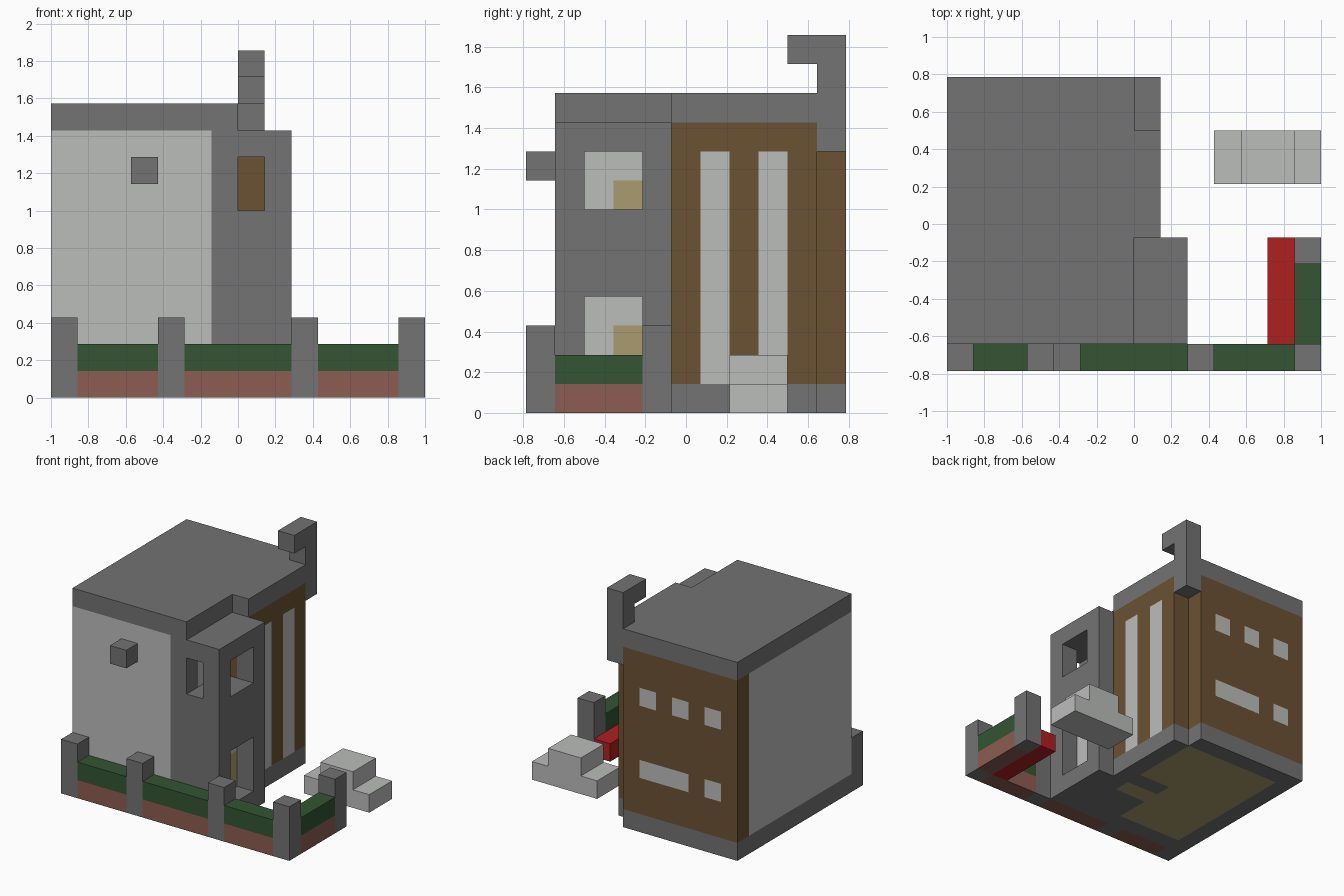
import bpy, bmesh, math
from mathutils import Vector

cube = bpy.data.objects.get("Cube")
if cube:
    bpy.data.objects.remove(cube, do_unlink=True)

UNIT = 1 / 7                      # edge of one block
ORIGIN = Vector((7, 5.5, 0))      # block coordinates of the centre


def material(name, r, g, b):
    def lin(v):
        v /= 255
        return v / 12.92 if v <= 0.04045 else ((v + 0.055) / 1.055) ** 2.4
    colour = (lin(r), lin(g), lin(b), 1)
    m = bpy.data.materials.new(name)
    m.use_nodes = True
    m.diffuse_color = colour
    m.node_tree.nodes["Principled BSDF"].inputs["Base Color"].default_value = colour
    return m


GREY = material("stone grey", 115, 115, 115)
LIGHT = material("light grey", 187, 189, 187)
BROWN = material("timber brown", 107, 81, 51)
TAN = material("tan", 170, 156, 110)
GREEN = material("hedge green", 51, 85, 51)
BRICK = material("brick red", 140, 92, 82)
RED = material("bench red", 176, 32, 32)

DIRECTIONS = {"+x": (1, 0, 0), "-x": (-1, 0, 0), "+y": (0, 1, 0),
              "-y": (0, -1, 0), "+z": (0, 0, 1), "-z": (0, 0, -1)}


def cells(boxes):
    """All block cells in boxes given as (x0, x1, y0, y1, z0, z1)."""
    return {(x, y, z) for x0, x1, y0, y1, z0, z1 in boxes
            for x in range(x0, x1) for y in range(y0, y1) for z in range(z0, z1)}


def block_part(name, base, boxes, cuts=(), paint=()):
    """Outer skin of a union of blocks; paint is (material, direction, box of cells)."""
    solid = cells(boxes) - cells(cuts)
    mats = [base] + [m for m in dict.fromkeys(p[0] for p in paint) if m != base]
    rules = [(mats.index(m), d, cells([box])) for m, d, box in paint]
    bm = bmesh.new()
    verts = {}
    for cell in sorted(solid):
        for d, n in DIRECTIONS.items():
            if tuple(a + b for a, b in zip(cell, n)) in solid:
                continue
            normal = Vector(n)
            s = Vector((abs(n[1]) + abs(n[2]), abs(n[0]), 0)).normalized()
            t = normal.cross(s)
            mid = Vector(cell) + Vector((.5, .5, .5)) + normal / 2
            corners = []
            for i, j in ((-1, -1), (1, -1), (1, 1), (-1, 1)):
                p = mid + s * i / 2 + t * j / 2
                key = tuple(round(v) for v in p)
                if key not in verts:
                    verts[key] = bm.verts.new((Vector(key) - ORIGIN) * UNIT)
                corners.append(verts[key])
            face = bm.faces.new(corners)
            for index, direction, region in rules:
                if direction == d and cell in region:
                    face.material_index = index
    # merge flat areas of one colour
    bmesh.ops.dissolve_limit(bm, angle_limit=math.radians(1), verts=bm.verts[:],
                             edges=bm.edges[:], delimit={'MATERIAL'})
    mesh = bpy.data.meshes.new(name)
    bm.to_mesh(mesh)
    bm.free()
    for m in mats:
        mesh.materials.append(m)
    obj = bpy.data.objects.new(name, mesh)
    bpy.context.collection.objects.link(obj)
    return obj


# house: main block, porch tower and hooked chimney, with its openings cut
house_boxes = [
    (0, 8, 5, 10, 0, 11), (0, 7, 1, 11, 0, 11),      # main block
    (7, 9, 1, 5, 0, 10),                             # porch tower
    (7, 8, 10, 11, 9, 13), (7, 8, 9, 10, 12, 13),    # chimney
]
house_cuts = [
    (7, 8, 1, 4, 7, 9), (8, 9, 2, 4, 7, 9),          # upper room and windows
    (8, 9, 2, 4, 1, 4),                              # doorway
    (0, 7, 1, 5, 11, 12),
]
house_paint = [
    (LIGHT, "-y", (0, 6, 1, 2, 1, 10)),              # front wall
    (LIGHT, "-x", (0, 1, 1, 10, 1, 10)),             # side wall
    (BROWN, "-x", (0, 1, 10, 11, 1, 10)),
    (BROWN, "+y", (0, 7, 10, 11, 1, 10)),            # back wall
    (BROWN, "+x", (7, 8, 5, 10, 1, 10)),             # timber side wall
    (BROWN, "+x", (6, 7, 10, 11, 1, 9)),             # corner recess
    (BROWN, "+y", (7, 8, 9, 10, 1, 9)),
    (BROWN, "-y", (7, 8, 4, 5, 7, 9)),               # upper room
    (LIGHT, "+x", (6, 7, 2, 4, 7, 9)),
    (TAN, "+x", (6, 7, 3, 4, 7, 8)),
    (LIGHT, "+x", (7, 8, 2, 4, 1, 4)),               # doorway
    (TAN, "+x", (7, 8, 3, 4, 1, 3)),
    (TAN, "-z", (1, 7, 6, 10, 0, 1)),                # floor
    (TAN, "-z", (1, 5, 2, 6, 0, 1)),
    (TAN, "-z", (5, 7, 4, 5, 0, 1)),
]
for y in (6, 8):                                     # tall side windows
    house_paint.append((LIGHT, "+x", (7, 8, y, y + 1, 1, 9)))
for x in (1, 3, 5):                                  # upper back windows
    house_paint.append((LIGHT, "+y", (x, x + 1, 10, 11, 7, 8)))
for x, wide in ((1, 1), (3, 3)):                     # lower back windows
    house_paint.append((LIGHT, "+y", (x, x + wide, 10, 11, 3, 4)))
block_part("house", GREY, house_boxes, house_cuts, house_paint)

block_part("wall_lamp", GREY, [(3, 4, 0, 1, 8, 9)])

# garden boundary: posts with brick and hedge between them
for i, (x, y) in enumerate(((0, 0), (4, 0), (9, 0), (13, 0), (13, 4))):
    block_part(f"fence_post_{i + 1}", GREY, [(x, x + 1, y, y + 1, 0, 3)])
for i, (x0, x1, y0, y1) in enumerate(((1, 4, 0, 1), (5, 9, 0, 1),
                                      (10, 13, 0, 1), (13, 14, 1, 4))):
    block_part(f"brick_wall_{i + 1}", BRICK, [(x0, x1, y0, y1, 0, 1)])
    block_part(f"hedge_{i + 1}", GREEN, [(x0, x1, y0, y1, 1, 2)])

block_part("bench", RED, [(12, 13, 1, 5, 0, 1)])

# parked car: body and cabin
block_part("car", LIGHT, [(10, 14, 7, 9, 0, 1), (11, 13, 7, 9, 1, 2)])
